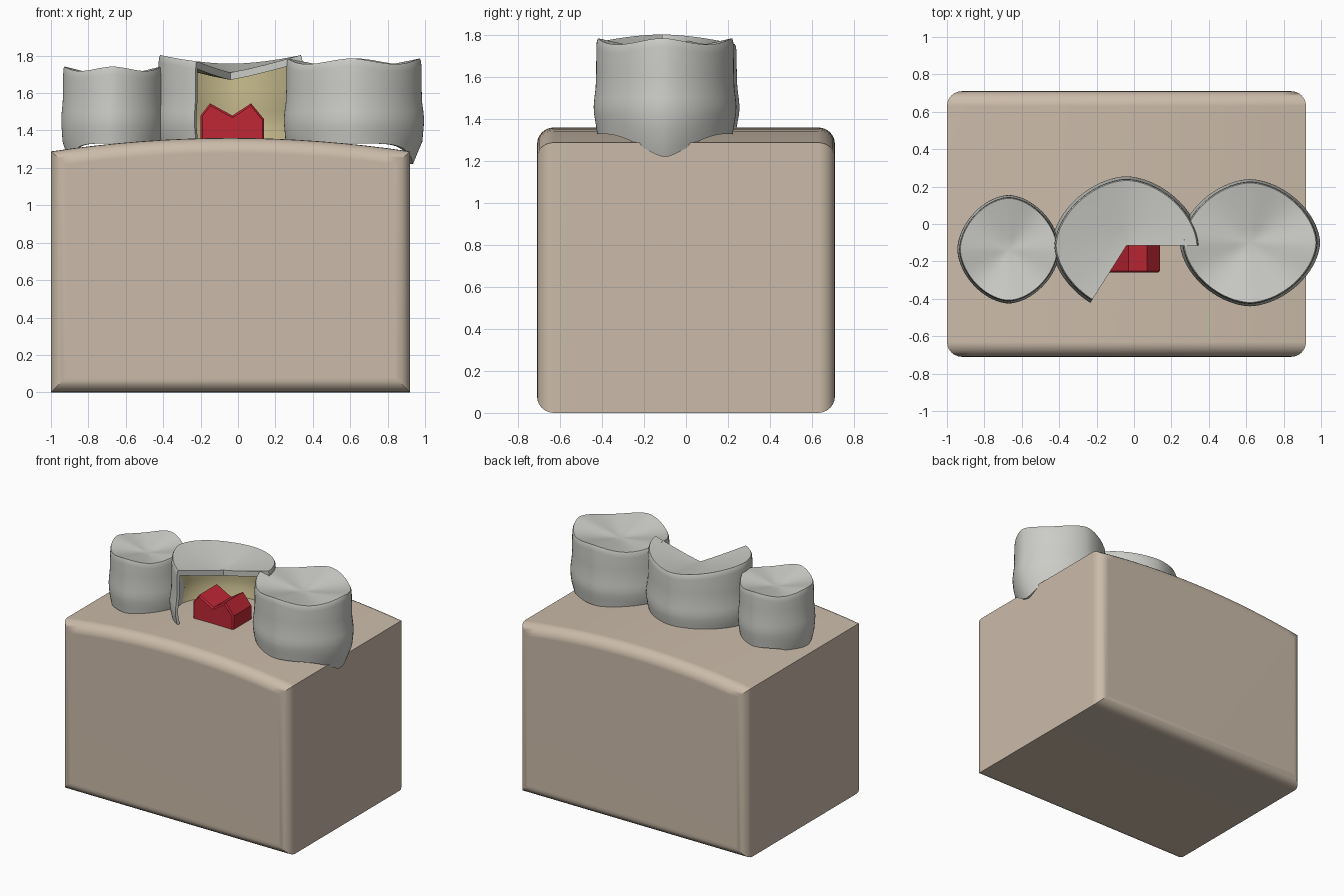
import bpy
import bmesh
from math import sin, cos, radians

if "Cube" in bpy.data.objects:
    bpy.data.objects.remove(bpy.data.objects["Cube"], do_unlink=True)


def material(name, rgb):
    m = bpy.data.materials.new(name)
    m.use_nodes = True
    m.diffuse_color = (*rgb, 1)
    node = next(n for n in m.node_tree.nodes if n.type == 'BSDF_PRINCIPLED')
    node.inputs["Base Color"].default_value = (*rgb, 1)
    return m


beige = material("beige", (0.60, 0.50, 0.40))
grey = material("light grey", (0.60, 0.60, 0.57))
yellow = material("pale yellow", (0.60, 0.52, 0.28))
red = material("red", (0.52, 0.02, 0.035))


def finish(bm, name, mats, angle):
    bmesh.ops.recalc_face_normals(bm, faces=list(bm.faces))
    mesh = bpy.data.meshes.new(name)
    bm.to_mesh(mesh)
    bm.free()
    for m in mats:
        mesh.materials.append(m)
    for p in mesh.polygons:
        p.use_smooth = True
    mesh.set_sharp_from_angle(angle=radians(angle))
    ob = bpy.data.objects.new(name, mesh)
    bpy.context.collection.objects.link(ob)
    return ob


def prism(name, outline, y0, y1, bevel, segments, mat):
    """Extrude an x-z outline along y and round its front and back rims."""
    bm = bmesh.new()
    f = [bm.verts.new((x, y0, z)) for x, z in outline]
    b = [bm.verts.new((x, y1, z)) for x, z in outline]
    front = bm.faces.new(f)
    back = bm.faces.new(list(reversed(b)))
    n = len(f)
    for i in range(n):
        j = (i + 1) % n
        bm.faces.new((f[j], f[i], b[i], b[j]))
    bmesh.ops.recalc_face_normals(bm, faces=list(bm.faces))
    rims = list(front.edges) + list(back.edges)
    bmesh.ops.bevel(bm, geom=rims, offset=bevel, offset_type='OFFSET',
                    segments=segments, profile=0.5, affect='EDGES')
    ob = finish(bm, name, [mat], 30)
    ob.modifiers.new("Weighted Normal", 'WEIGHTED_NORMAL').keep_sharp = True


def crown(name, cx, cy, rx, ry, rim, apex, sweep=360, steps=72):
    """Thin hollow crown: waisted wall, dished cap, optional open sector."""
    bm = bmesh.new()
    closed = sweep == 360
    wall, lid, power = 0.055, 0.04, 2 / 1.75
    columns = []
    for i in range(steps if closed else steps + 1):
        a = radians(sweep * i / steps)
        ux = abs(cos(a)) ** power * (1 if cos(a) > 0 else -1)
        uy = abs(sin(a)) ** power * (1 if sin(a) > 0 else -1)
        top = rim(a)
        dip = 0.11 * abs(cos(a)) ** 6
        # outer wall from margin to rim
        outer = [(0.95 - dip, 1.33 - dip), (0.975, 1.385 - dip * 0.4),
                 (0.995, 1.425), (1.0, 1.46), (0.99, 1.50), (0.972, 1.55),
                 (0.965, 1.62), (0.962, top - 0.04), (0.955, top - 0.012),
                 (0.94, top)]
        inner = [(s - wall, z) for s, z in reversed(outer[:-2])]
        # dished cap, upper side then underside
        cap = [(0.94 * f, apex + (top - apex) * f ** 1.15)
               for f in (0.92, 0.75, 0.5, 0.25, 0)]
        under = [(s, z - lid) for s, z in reversed(cap)]
        section = outer + cap + under + inner
        columns.append([bm.verts.new((cx + rx * s * ux, cy + ry * s * uy, z))
                        for s, z in section])
    skin = len(outer) + len(cap)
    rows = len(section)
    for i in range(steps):
        p, q = columns[i], columns[(i + 1) % len(columns)]
        for k in range(rows):
            # the two cap centres need no face between them
            if k == skin - 1:
                continue
            n = (k + 1) % rows
            face = bm.faces.new((p[k], q[k], q[n], p[n]))
            face.material_index = 1 if skin <= k < rows - 1 else 0
    # cut ends of the open sector: wall strip, then cap slice
    if not closed:
        last = len(inner) - 1
        for col in (columns[0], columns[-1]):
            for k in range(last):
                m = rows - 1 - k
                bm.faces.new((col[k], col[k + 1], col[m - 1], col[m]))
            bm.faces.new(col[last:rows - last])
    bmesh.ops.remove_doubles(bm, verts=list(bm.verts), dist=0.0004)
    finish(bm, name, [grey, yellow], 40)


# block with an arched top
arch = [-1 + 1.92 * i / 16 for i in range(17)]
outline = [(-1, 0), (0.92, 0)]
outline += [(x, 1.36 - 0.072 * ((x + 0.04) / 0.96) ** 2) for x in reversed(arch)]
prism("base_block", outline, -0.71, 0.71, 0.08, 6, beige)

# twin-peaked stump under the opened crown
peaks = [(-0.20, 1.30), (0.14, 1.30), (0.14, 1.46), (0.07, 1.545),
         (-0.03, 1.48), (-0.15, 1.545), (-0.20, 1.48)]
prism("stump", peaks, -0.26, -0.03, 0.01, 1, red)

# three crowns, the middle one cut open at the front
crown("small_crown", -0.67, -0.135, 0.275, 0.29,
      lambda a: 1.73 + 0.012 * cos(4 * a), 1.685)
crown("large_crown", 0.62, -0.10, 0.375, 0.34,
      lambda a: 1.77 + 0.015 * cos(4 * a + 0.2), 1.72)
crown("open_crown", -0.04, -0.115, 0.40, 0.37,
      lambda a: 1.78 + 0.023 * cos(2 * a), 1.71, sweep=238)
